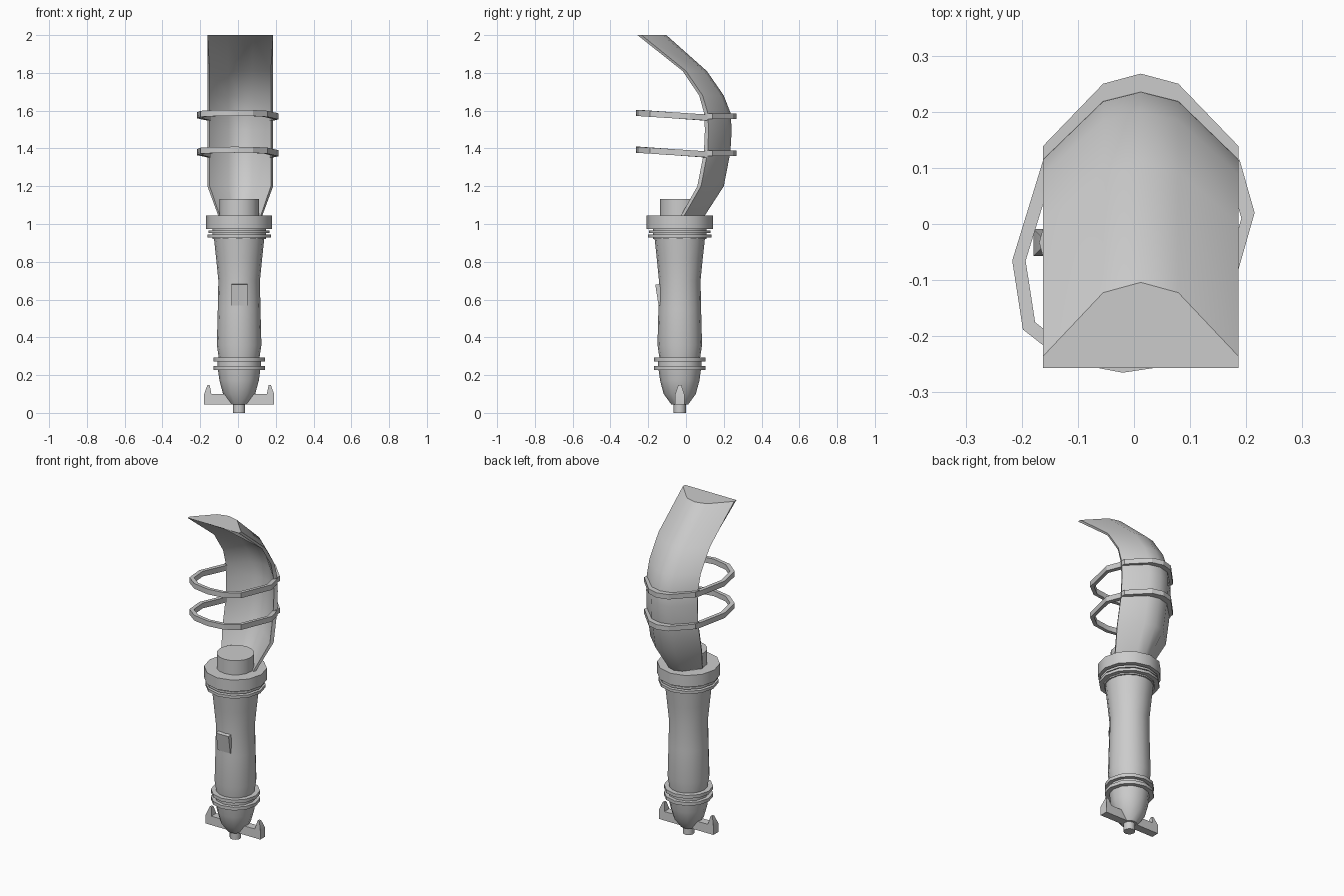
import bpy, bmesh, math
from mathutils import Vector, Matrix

if "Cube" in bpy.data.objects:
    bpy.data.objects.remove(bpy.data.objects["Cube"])

grey = bpy.data.materials.new("plain grey")
grey.use_nodes = True
GREY = (0.6, 0.6, 0.6, 1)
grey.diffuse_color = GREY
grey.node_tree.nodes["Principled BSDF"].inputs["Base Color"].default_value = GREY

AXIS = Vector((0.006, -0.033, 0))   # centre line of the socket
CUP_X = 0.012


def finish(name, bm, angle=35):
    bmesh.ops.recalc_face_normals(bm, faces=bm.faces)
    mesh = bpy.data.meshes.new(name)
    bm.to_mesh(mesh)
    bm.free()
    mesh.materials.append(grey)
    ob = bpy.data.objects.new(name, mesh)
    bpy.context.collection.objects.link(ob)
    bpy.ops.object.select_all(action='DESELECT')
    ob.select_set(True)
    bpy.context.view_layer.objects.active = ob
    bpy.ops.object.shade_smooth_by_angle(angle=math.radians(angle))
    return ob


def loft(name, sections, angle=35):
    """Skin a row of closed sections and cap both ends."""
    bm = bmesh.new()
    rows = [[bm.verts.new(p) for p in s] for s in sections]
    n = len(rows[0])
    for a, b in zip(rows, rows[1:]):
        for i in range(n):
            j = (i + 1) % n
            bm.faces.new((a[i], a[j], b[j], b[i]))
    bm.faces.new(rows[0])
    bm.faces.new(rows[-1])
    return finish(name, bm, angle)


def turned(name, profile, sides=12):
    """Round part from (radius, height) pairs."""
    def circle(r, z):
        return [AXIS + Vector((r * math.cos(t), r * math.sin(t), z))
                for t in (math.tau * i / sides for i in range(sides))]
    return loft(name, [circle(r, z) for r, z in profile])


def disc(name, r, low, high, sides=12):
    return turned(name, [(r, low), (r, high)], sides)


# Forearm socket, turned parts
turned("socket_body", [(0.106, 0.28), (0.118, 0.36), (0.113, 0.55),
                       (0.11, 0.7), (0.122, 0.82), (0.134, 0.93)], 16)
turned("wrist_cone", [(0.045, 0.045), (0.085, 0.1), (0.104, 0.17), (0.113, 0.235)], 12)
disc("tip_pin", 0.032, 0, 0.06)
disc("wrist_core", 0.115, 0.23, 0.29)
disc("lower_ring", 0.137, 0.228, 0.248)
disc("upper_wrist_ring", 0.137, 0.272, 0.292)
disc("collar_core", 0.142, 0.92, 0.98)
disc("collar_lower_ring", 0.168, 0.928, 0.945)
disc("collar_upper_ring", 0.162, 0.953, 0.966)
disc("collar", 0.175, 0.974, 1.045)
disc("top_plug", 0.105, 1.04, 1.132, 16)

# Tilted front panel
bm = bmesh.new()
bmesh.ops.create_cube(bm, size=1, matrix=Matrix.Translation((0.007, -0.142, 0.625))
                      @ Matrix.Rotation(math.radians(9), 4, 'X')
                      @ Matrix.Diagonal((0.085, 0.024, 0.112, 1)))
finish("front_panel", bm)

# Hooked side brackets: low bar with a tapering upright at the end
HOOK = [(0.02, 0.045), (0.185, 0.045), (0.185, 0.1), (0.168, 0.148),
        (0.156, 0.148), (0.147, 0.1), (0.02, 0.1)]
for side, label in ((1, "left"), (-1, "right")):
    sections = []
    for s in (-1, 1):
        sections.append([AXIS + Vector((side * x, s * (0.008 if z > 0.12 else 0.024), z))
                         for x, z in HOOK])
    loft(label + "_hook_bracket", sections, 20)


# Curved upper-arm cup: (back y, z, depth, width factor, inner hollow)
def back_curve(y, z, depth, width):
    return [Vector((CUP_X + x * width, y - d * depth, z)) for x, d in
            ((-0.174, 0.86), (-0.067, 0.12), (0, 0), (0.067, 0.12), (0.174, 0.86))]


def cup_section(y, z, depth, width, hollow):
    outer = back_curve(y, z, depth, width)
    inner = []
    for p in outer:
        edge = y - depth
        q = p.copy()
        q.x = CUP_X + (p.x - CUP_X) * (0.93 if hollow else 1)
        q.y = max(edge, p.y - 0.026) if hollow else edge
        inner.append(q)
    return outer + inner[::-1]


CUP = [(0.09, 1.03, 0.125, 0.64, 1), (0.2, 1.2, 0.14, 1, 1),
       (0.235, 1.38, 0.14, 1, 1), (0.242, 1.5, 0.142, 1, 1),
       (0.235, 1.59, 0.14, 1, 1), (0.2, 1.68, 0.13, 1, 1),
       (0.11, 1.81, 0.128, 1, 1), (-0.104, 2.0, 0.153, 1, 0)]
loft("arm_cup", [cup_section(*row) for row in CUP], 40)

# Two strap hoops, each with a clip hugging the back of the cup
HOOP = [(-0.16, 0.12), (-0.217, -0.065), (-0.198, -0.188), (-0.125, -0.245),
        (-0.02, -0.265), (0.08, -0.25), (0.155, -0.19), (0.215, 0.02), (0.188, 0.115)]
HOOP_MID = Vector((0, -0.07))
for label, base in (("lower", 1.36), ("upper", 1.555)):
    sections = []
    for x, y in HOOP:
        out = Vector((x, y))
        inn = HOOP_MID + (out - HOOP_MID) * 0.89
        low = base - 0.065 * y
        sections.append([(out.x, out.y, low), (out.x, out.y, low + 0.032),
                         (inn.x, inn.y, low + 0.032), (inn.x, inn.y, low)])
    loft(label + "_strap_hoop", sections, 30)
    clip = []
    for p in back_curve(0.242, base, 0.15, 1):
        front, back = p - Vector((0, 0.012, 0)), p + Vector((0, 0.026, 0))
        up = Vector((0, 0, 0.03))
        clip.append([front, back, back + up, front + up])
    loft(label + "_strap_clip", clip, 30)
